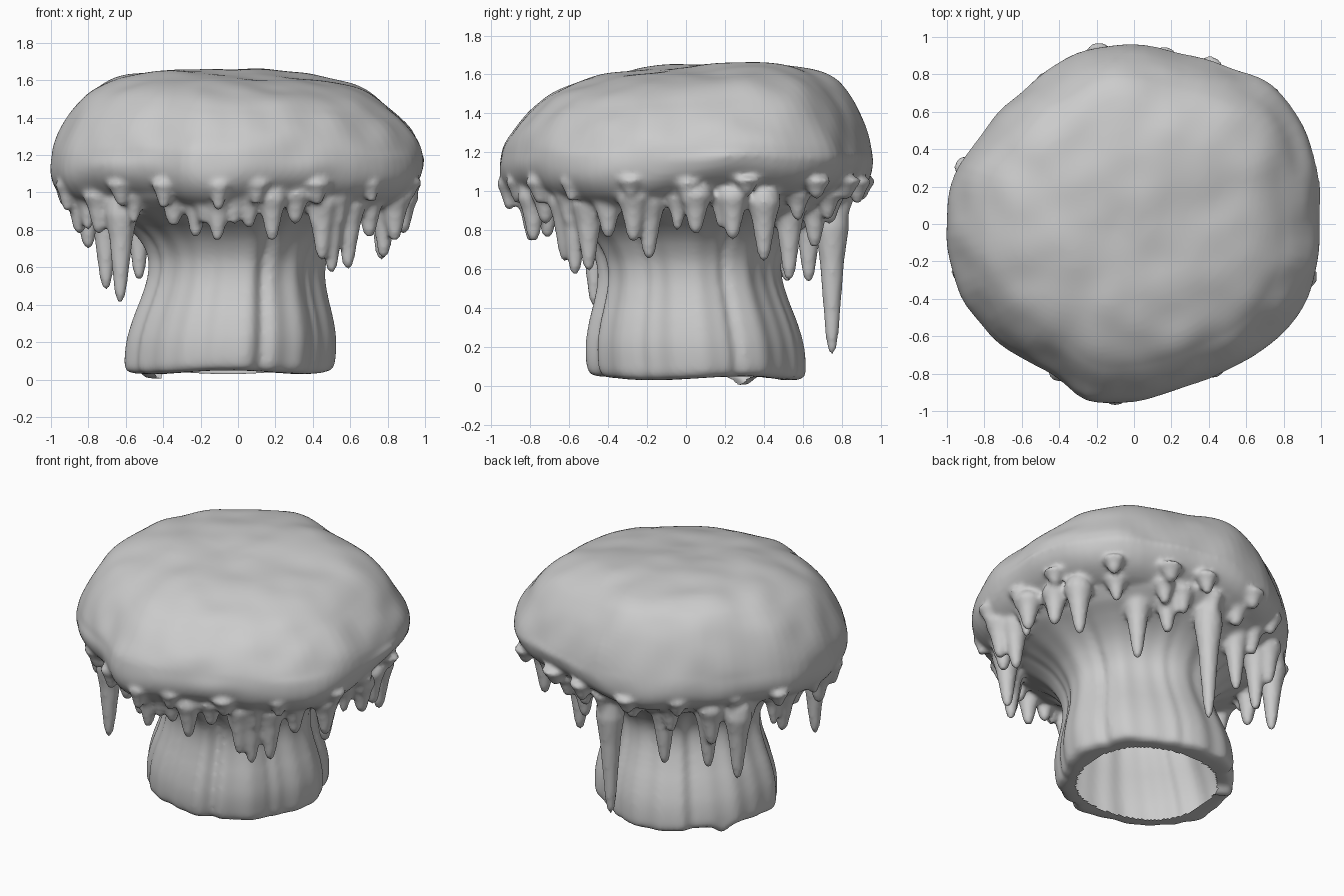
import bpy, bmesh, math, random
from mathutils import Vector, noise

if "Cube" in bpy.data.objects:
    bpy.data.objects.remove(bpy.data.objects["Cube"])

random.seed(7)
TAU = math.tau

# Cap outline seen from above: one radius every 15 degrees, counter-clockwise from +x
OUTLINE = [.995, 1.015, 1.045, 1.04, .98, .945, .965, .965, .94, .935, .95, 1.0,
           1.005, 1.0, .985, .95, .91, .97, .945, .92, .92, .96, 1.0, 1.01]


def curve(p, t):
    """Smooth curve through p[1] and p[2]."""
    return .5 * (2 * p[1] + (p[2] - p[0]) * t + (2 * p[0] - 5 * p[1] + 4 * p[2] - p[3]) * t * t
                 + (3 * p[1] - p[0] - 3 * p[2] + p[3]) * t ** 3)


def cap_radius(a):
    f = (a % TAU) / TAU * 24
    i = int(f)
    return curve([OUTLINE[(i + k - 1) % 24] for k in range(4)], f - i)


def refine(rows, steps=4):
    """Smoothly resample a profile."""
    q = [Vector(r) for r in [rows[0], *rows, rows[-1]]]
    return [curve(q[i:i + 4], s / steps) for i in range(len(rows) - 1) for s in range(steps)] + [q[-1]]


def add_rings(bm, rows, segs, place):
    """Closed skin: place(row, angle) gives each point, ends are capped with a fan."""
    new = []
    rings = [[bm.verts.new(place(r, TAU * s / segs)) for s in range(segs)] for r in rows]
    for lo, hi in zip(rings, rings[1:]):
        for s in range(segs):
            n = (s + 1) % segs
            new.append(bm.faces.new((lo[s], lo[n], hi[n], hi[s])))
    for ring in (rings[0], rings[-1]):
        c = bm.verts.new(sum((v.co for v in ring), Vector()) / segs)
        for s in range(segs):
            new.append(bm.faces.new((ring[s], ring[(s + 1) % segs], c)))
    bmesh.ops.recalc_face_normals(bm, faces=new)


body = bmesh.new()

# Cap: lumpy dome with a rounded rim and an underside sloping down to the stem
DOME = [(.1, 1.635), (.25, 1.635), (.4, 1.63), (.55, 1.61), (.68, 1.575), (.78, 1.52), (.87, 1.435),
        (.94, 1.33), (.985, 1.22), (1.0, 1.13), (.985, 1.06), (.945, 1.005), (.89, .965),
        (.82, .935), (.7, .91), (.4, .91), (.1, .91)]


def cap_point(row, a):
    t, z = row
    r = t * cap_radius(a)
    x, y = r * math.cos(a), r * math.sin(a)
    n = noise.noise(Vector((x * 2.2, y * 2.2, z * 2.2)))
    fine = noise.noise(Vector((x * 5, y * 5, z * 5 + 9)))
    back_right = max(0, math.cos(a - .8)) ** 2
    if z > 1.2:
        z += (.08 * y - .045 * x) * min(1, (z - 1.2) / .3) + .025 * n + .012 * fine
        z -= .03 * back_right * t ** 3 * min(1, (z - 1.2) / .2)
    elif t > .6:
        z += (.015 * math.sin(5 * a + 1) + .03 * n + .06 * back_right) * min(1, (1.2 - z) / .1)
    k = 1 + .015 * fine * min(1, t)
    return x * k, y * k, z


add_rings(body, refine(DOME), 96, cap_point)


# Drips: tapered icicles with a flared root
def drip(x, y, tip, w=.072, root=1.04):
    length = root - tip
    bend = random.uniform(-.015, .015)
    rows = [(0, .5), (.12, 1.1), (.25, 1.25), (.45, .9), (.7, .66), (.87, .5), (.96, .35), (1.0, .12)]

    def point(row, a):
        f, k = row
        return (x + w * k * math.cos(a) + bend * f, y + w * k * math.sin(a), root - f * (length + .02))
    add_rings(body, rows, 12, point)


# Long drips: x, y, tip height
for d in [(.04, .75, .18), (-.62, -.47, .43), (-.71, .46, .50), (-.27, .63, .55), (-.53, .52, .55),
          (.42, .53, .56), (.3, .66, .73), (.50, -.57, .59), (.6, -.5, .61), (.45, -.62, .66),
          (.78, .4, .66), (.79, -.19, .67), (.84, -.27, .76), (-.81, .12, .72), (-.58, .57, .74),
          (-.84, -.2, .80), (.88, .05, .80), (.82, .24, .77), (.70, -.40, .78), (-.74, -.42, .80)]:
    drip(*d)

# Medium drips along the front
for x, tip in [(-.33, .84), (-.22, .78), (-.1, .76), (.05, .83), (.18, .76), (.31, .85)]:
    drip(x, -.76 + .25 * x * x + random.uniform(-.05, .05), tip, .068)

# Two rows of short drips all around: small teeth on the rim, longer ones behind them
for count, reach, low, high, root in ((18, .94, .91, .99, 1.08), (24, .83, .79, .87, 1.02)):
    for i in range(count):
        a = TAU * (i + random.uniform(-.25, .25)) / count
        r = cap_radius(a) * (reach + random.uniform(-.025, .015))
        lift = .05 * max(0, math.cos(a - .8)) ** 2
        drip(r * math.cos(a), r * math.sin(a), random.uniform(low, high) + lift,
             random.uniform(.05, .068), root)

# Stem: fluted trunk flaring up into the cap; rows are radius, height, fluting
TRUNK = [(.2, .04, 0), (.4, .04, .5), (.50, .04, .8), (.54, .06, 1), (.55, .12, 1), (.545, .22, 1),
         (.52, .33, 1), (.485, .44, 1), (.46, .55, 1), (.465, .65, 1), (.51, .74, 1), (.58, .81, 1),
         (.67, .87, .8), (.77, .93, .5), (.82, 1.02, 0), (.5, 1.15, 0)]


def stem_point(row, a):
    r, z, k = row
    groove = sum(d * math.exp(-((math.remainder(a - math.radians(g), TAU)) / .06) ** 2)
                 for g, d in ((22, .035), (75, .02), (128, .025), (205, .02), (288, .03), (328, .02)))
    flute = .014 * math.sin(4 * a + .6) + .008 * math.sin(9 * a + 2) + .005 * math.sin(21 * a)
    r += k * (flute - groove)
    shift = max(0, 1 - z / .7)
    if z < .1 and r > .35:
        foot = math.remainder(a - math.radians(150), TAU) / .09
        z += .01 * math.sin(3 * a) - .05 * math.exp(-foot * foot)
    return (r * math.cos(a) - .055 * shift, r * math.sin(a) + .015 + .05 * shift, max(z, -.01))


add_rings(body, refine(TRUNK, 3), 120, stem_point)

# Fuse everything into one smooth skin
me = bpy.data.meshes.new("dripping_mushroom")
body.to_mesh(me)
body.free()
ob = bpy.data.objects.new("dripping_mushroom", me)
bpy.context.collection.objects.link(ob)
bpy.context.view_layer.objects.active = ob
fuse = ob.modifiers.new("fuse", 'REMESH')
fuse.mode, fuse.voxel_size, fuse.use_smooth_shade = 'VOXEL', .016, True
soften = ob.modifiers.new("soften", 'SMOOTH')
soften.factor, soften.iterations = .5, 5
for mod in ("fuse", "soften"):
    bpy.ops.object.modifier_apply(modifier=mod)

# Open the underside of the stem, leaving a narrow flat foot
bm = bmesh.new()
bm.from_mesh(ob.data)
hole = [f for f in bm.faces if (c := f.calc_center_median()).z < .15
        and math.hypot(c.x + .05, c.y - .06) < .43]
bmesh.ops.delete(bm, geom=hole, context='FACES')
bm.to_mesh(ob.data)
bm.free()
